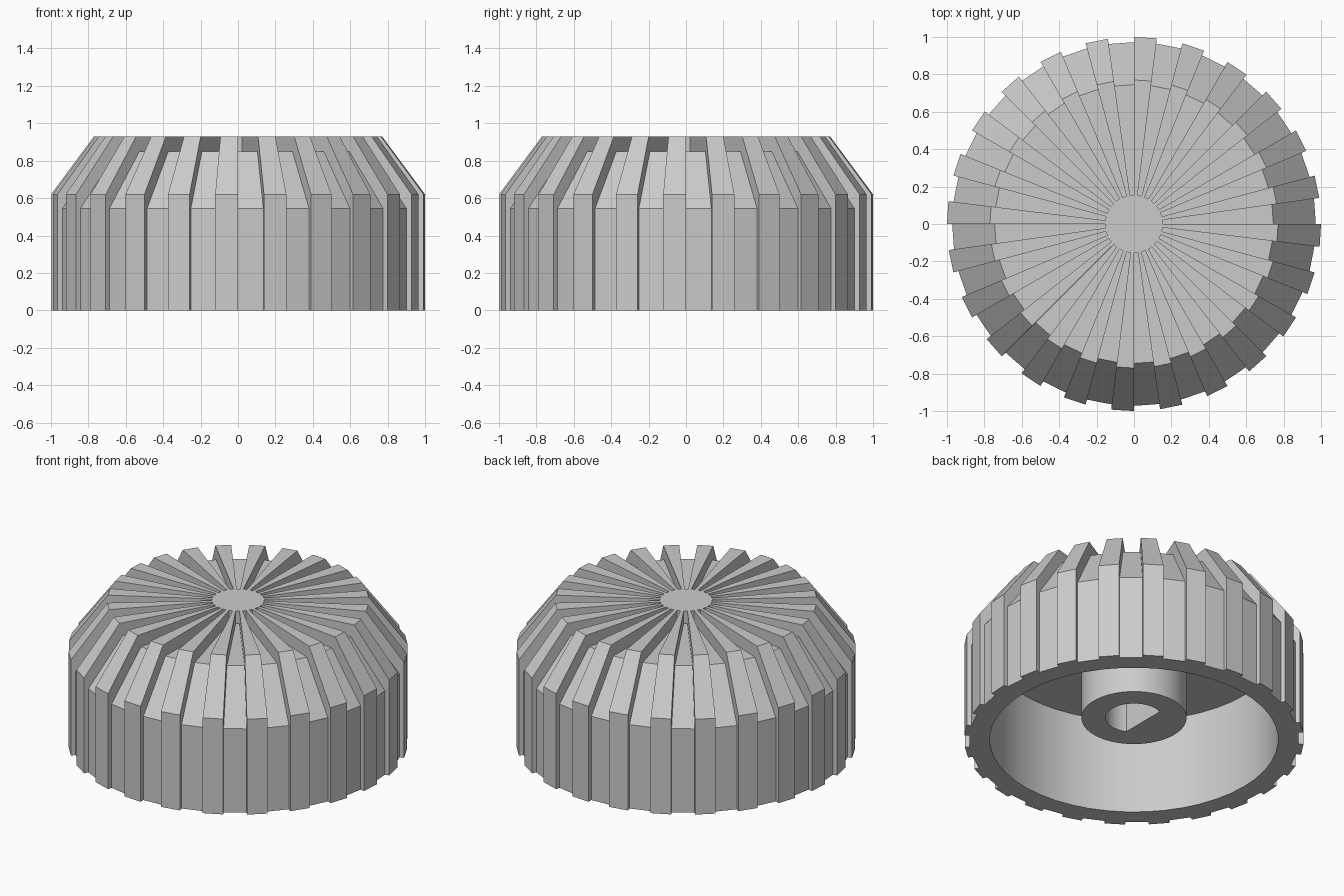
import bpy, bmesh
from math import sin, cos, pi, radians

if "Cube" in bpy.data.objects:
    bpy.data.objects.remove(bpy.data.objects["Cube"])

grey = bpy.data.materials.new("plain_grey")
grey.use_nodes = True
COLOUR = (0.6, 0.6, 0.6, 1)
grey.diffuse_color = COLOUR
grey.node_tree.nodes["Principled BSDF"].inputs["Base Color"].default_value = COLOUR


def polar(r, z, a):
    return (r * cos(a), r * sin(a), z)


def add_face(bm, points):
    # Skip repeated points so wedges close neatly at the axis
    unique = list(dict.fromkeys(points))
    bm.faces.new([bm.verts.new(p) for p in unique])


def finish(name, bm):
    bmesh.ops.remove_doubles(bm, verts=bm.verts, dist=0.0002)
    bmesh.ops.recalc_face_normals(bm, faces=bm.faces)
    mesh = bpy.data.meshes.new(name)
    bm.to_mesh(mesh)
    bm.free()
    mesh.materials.append(grey)
    obj = bpy.data.objects.new(name, mesh)
    bpy.context.collection.objects.link(obj)
    bpy.ops.object.select_all(action='DESELECT')
    obj.select_set(True)
    bpy.context.view_layer.objects.active = obj
    bpy.ops.object.shade_smooth_by_angle(angle=radians(20))
    return obj


# Ribbed shell: radial outlines as (radius, height), swept wedge by wedge
RIBS = 24
RIB_ANGLE = radians(7)
STEP = 2 * pi / RIBS
HUB, CEILING = 0.155, 0.62
rib = [(HUB, 0.93), (0.77, 0.93), (1, 0.62), (1, 0)]
groove = [(HUB, 0.85), (0.745, 0.85), (0.972, 0.545), (0.972, 0)]
inside = [(0.85, 0), (0.85, CEILING), (0, CEILING)]
rib_outline = [(0, 0.93)] + rib + [groove[-1]] + inside
groove_outline = [(0, 0.93), rib[0]] + groove + inside

bm = bmesh.new()
for i in range(RIBS):
    start = i * STEP
    split = start + STEP - RIB_ANGLE
    end = start + STEP
    for a0, a1, outline in ((start, split, groove_outline), (split, end, rib_outline)):
        for (r0, z0), (r1, z1) in zip(outline, outline[1:]):
            add_face(bm, [polar(r0, z0, a0), polar(r1, z1, a0),
                          polar(r1, z1, a1), polar(r0, z0, a1)])
    # Both flanks of the rib
    for a in (split, end):
        add_face(bm, [polar(r, z, a) for r, z in rib + groove[::-1]])
finish("ribbed_shell", bm)

# Shaft socket: round boss with a D-shaped bore
SEGMENTS = 63
BORE, FLAT_X, BOSS = 0.168, -0.07, 0.31
LOW, HIGH = 0.15, CEILING


def bore_radius(a):
    return min(BORE, FLAT_X / cos(a)) if cos(a) < 0 else BORE


bm = bmesh.new()
for i in range(SEGMENTS):
    a0, a1 = (2 * pi * k / SEGMENTS for k in (i, i + 1))
    b0, b1 = bore_radius(a0), bore_radius(a1)
    rings = [(BOSS, BOSS, HIGH), (BOSS, BOSS, LOW), (b0, b1, LOW), (b0, b1, HIGH)]
    for (p0, p1, z0), (q0, q1, z1) in zip(rings, rings[1:] + rings[:1]):
        add_face(bm, [polar(p0, z0, a0), polar(q0, z1, a0),
                      polar(q1, z1, a1), polar(p1, z0, a1)])
finish("shaft_socket", bm)
